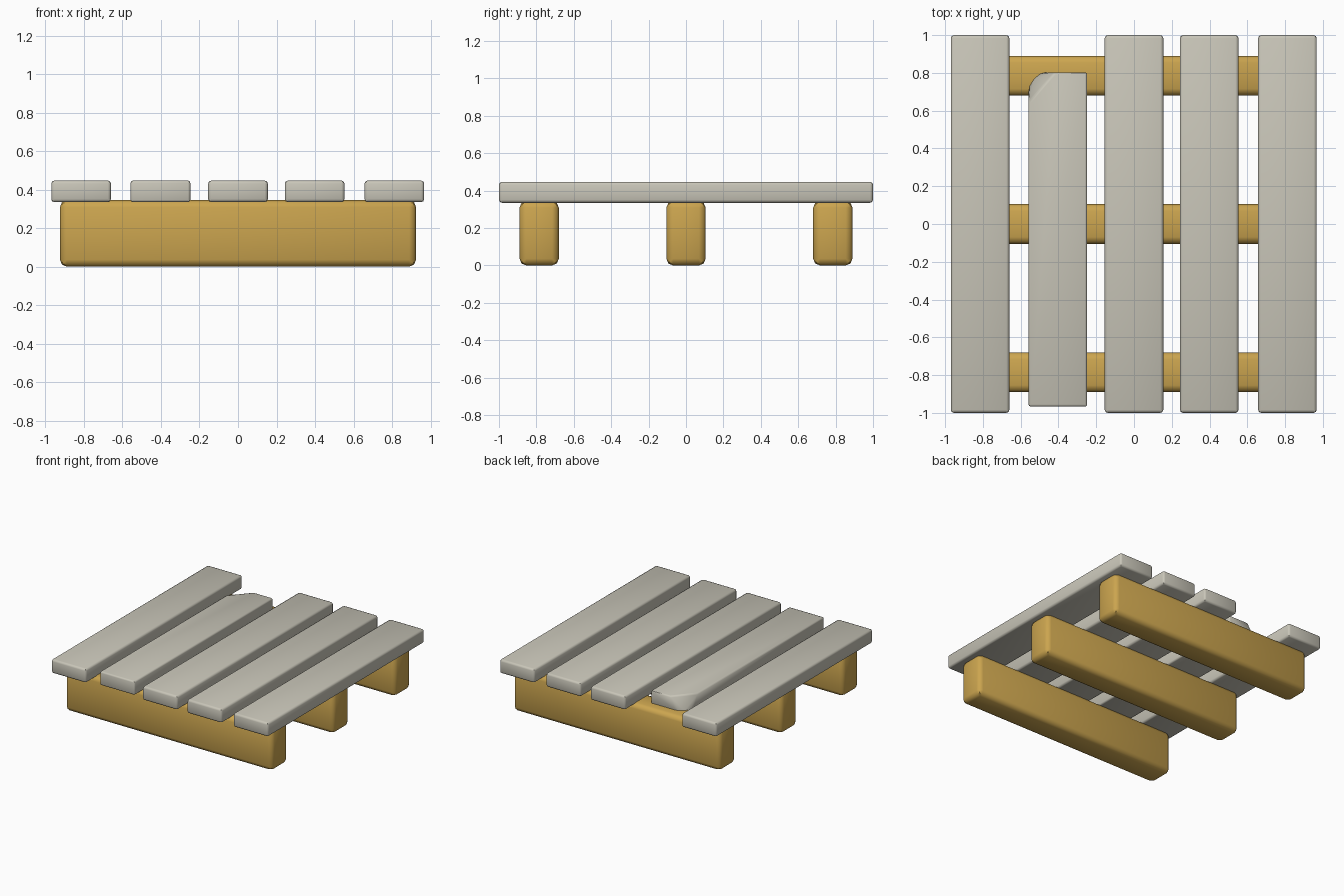
import bpy, bmesh, math

if "Cube" in bpy.data.objects:
    bpy.data.objects.remove(bpy.data.objects["Cube"])


def material(name, rgb):
    m = bpy.data.materials.new(name)
    m.diffuse_color = (*rgb, 1)
    m.use_nodes = True
    m.node_tree.nodes["Principled BSDF"].inputs["Base Color"].default_value = m.diffuse_color
    return m


grey = material("weathered grey", (0.58, 0.56, 0.48))
wood = material("golden wood", (0.60, 0.375, 0.078))


def hull(name, points, mat, bevel):
    """Convex block through the given points, with softened edges."""
    bm = bmesh.new()
    for p in points:
        bm.verts.new(p)
    bmesh.ops.convex_hull(bm, input=bm.verts[:])
    bmesh.ops.dissolve_limit(bm, angle_limit=0.01, verts=bm.verts[:], edges=bm.edges[:])
    bmesh.ops.recalc_face_normals(bm, faces=bm.faces[:])
    edges = [e for e in bm.edges if e.calc_face_angle(0) > math.radians(50)]
    bmesh.ops.bevel(bm, geom=edges, offset=bevel, segments=2, profile=0.5,
                    affect='EDGES', clamp_overlap=True)
    me = bpy.data.meshes.new(name)
    bm.to_mesh(me)
    bm.free()
    me.materials.append(mat)
    ob = bpy.data.objects.new(name, me)
    bpy.context.collection.objects.link(ob)
    bpy.ops.object.select_all(action='DESELECT')
    ob.select_set(True)
    bpy.context.view_layer.objects.active = ob
    bpy.ops.object.shade_smooth_by_angle(angle=math.radians(46))
    return ob


def box(x0, x1, y0, y1, z0, z1):
    return [(x, y, z) for x in (x0, x1) for y in (y0, y1) for z in (z0, z1)]


# Three bearers running left to right
for label, y in (("front", -0.785), ("middle", 0), ("back", 0.785)):
    hull(label + "_bearer", box(-0.925, 0.925, y - 0.105, y + 0.105, 0, 0.345), wood, 0.036)

# Full length slats
Z0, Z1 = 0.335, 0.447
for i, x in enumerate((-0.815, 0, 0.398, 0.812)):
    hull("slat_%d" % (i + 1), box(x - 0.155, x + 0.155, -1, 1, Z0, Z1), grey, 0.016)

# Short slat with a chipped back left corner
L, R, F, B = -0.558, -0.248, -0.967, 0.803
pts = [p for p in box(L, R, F, B, Z0, Z1) if not (p[0] == L and p[1] == B)]
pts += [(L, 0.645, Z1), (-0.42, B, Z1)]                      # straight upper edge of the chip
for k in range(5):                                           # rounded lower edge of the chip
    a = math.radians(90 + 22.5 * k)
    pts.append((L + 0.09 + 0.09 * math.cos(a), B - 0.10 + 0.10 * math.sin(a), Z0))
hull("chipped_slat", pts, grey, 0.012)
